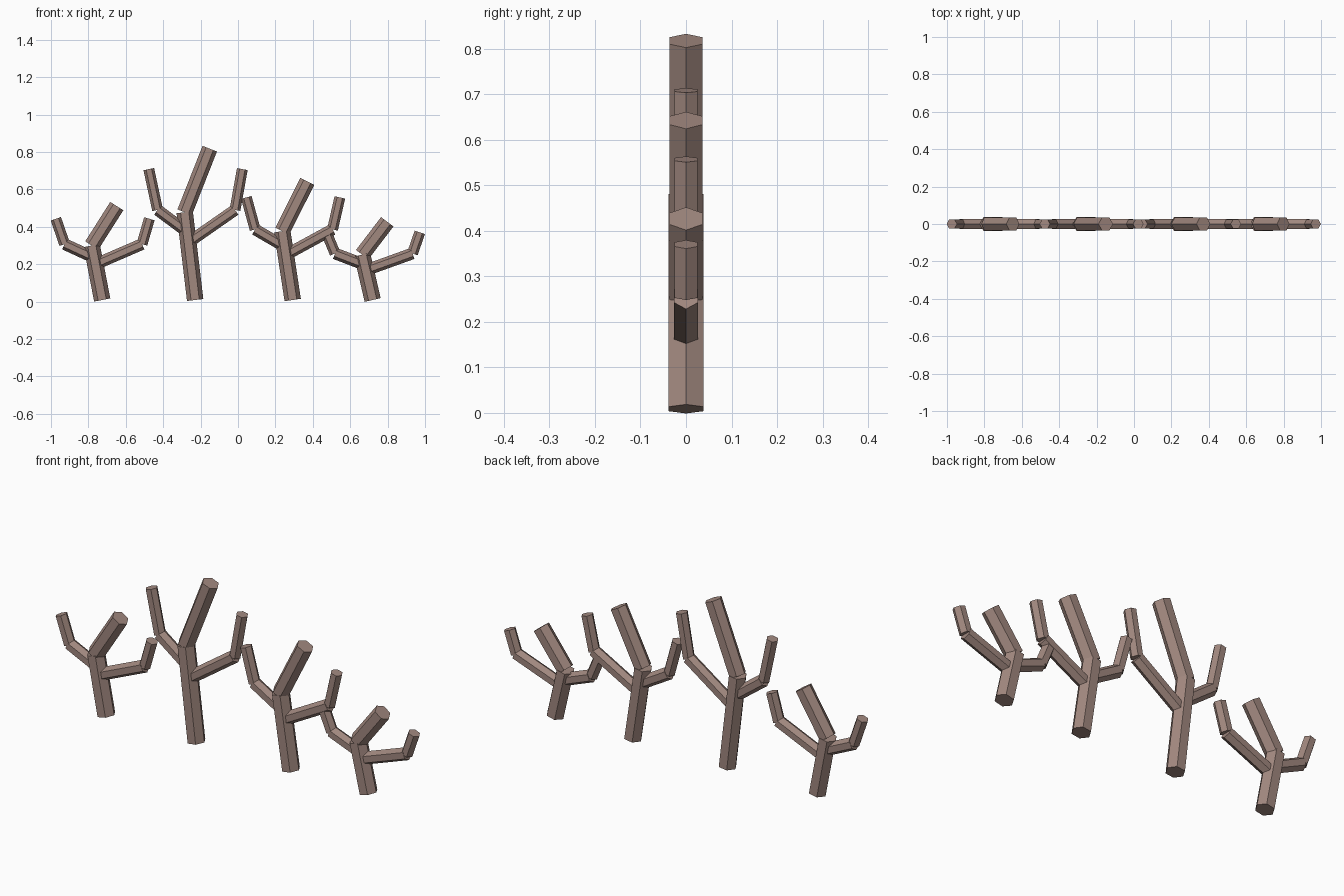
import bpy
import bmesh
from mathutils import Vector, Matrix

if "Cube" in bpy.data.objects:
    bpy.data.objects.remove(bpy.data.objects["Cube"])

bark = bpy.data.materials.new("dusty_brown")
bark.diffuse_color = (0.356, 0.246, 0.212, 1.0)
bark.use_nodes = True
bark.node_tree.nodes["Principled BSDF"].inputs["Base Color"].default_value = bark.diffuse_color


def add_limb(bm, start, end, radius):
    """Six-sided prism between two points of the xz plane, with corners facing front and back."""
    a, b = Vector((start[0], 0, start[1])), Vector((end[0], 0, end[1]))
    axis = (b - a).normalized()
    depth = Vector((0, 1, 0))
    side = depth.cross(axis)
    frame = Matrix((depth, side, axis)).transposed().to_4x4()
    frame.translation = (a + b) / 2
    bmesh.ops.create_cone(bm, cap_ends=True, segments=6, radius1=radius, radius2=radius,
                          depth=(b - a).length, matrix=frame @ Matrix.Rotation(1.5707963, 4, 'Z')
                          @ Matrix.Rotation(1.5707963, 4, 'Z'))


def add_part(name, limbs):
    bm = bmesh.new()
    for limb in limbs:
        add_limb(bm, *limb)
    mesh = bpy.data.meshes.new(name)
    bm.to_mesh(mesh)
    bm.free()
    mesh.materials.append(bark)
    bpy.context.collection.objects.link(bpy.data.objects.new(name, mesh))


# Every tree shares its sideways offsets; only the height changes
trees = [(-0.726, 0.502), (-0.229, 0.809), (0.2925, 0.634), (0.72, 0.418)]
for i, (x, h) in enumerate(trees, 1):
    def at(dx, f):
        return (x + dx, 0.0087 + f * h)

    # leaning trunk with a bent top
    add_part(f"trunk_{i}", [(at(0, 0), at(-0.056, 0.58), 0.044),
                            (at(-0.056, 0.58), at(0.078, 1), 0.0415)])
    # elbowed side branches
    add_part(f"left_branch_{i}", [(at(-0.043, 0.45), at(-0.201, 0.595), 0.031),
                                  (at(-0.201, 0.595), at(-0.248, 0.865), 0.029)])
    add_part(f"right_branch_{i}", [(at(-0.037, 0.38), at(0.213, 0.595), 0.031),
                                   (at(0.213, 0.595), at(0.252, 0.865), 0.029)])
